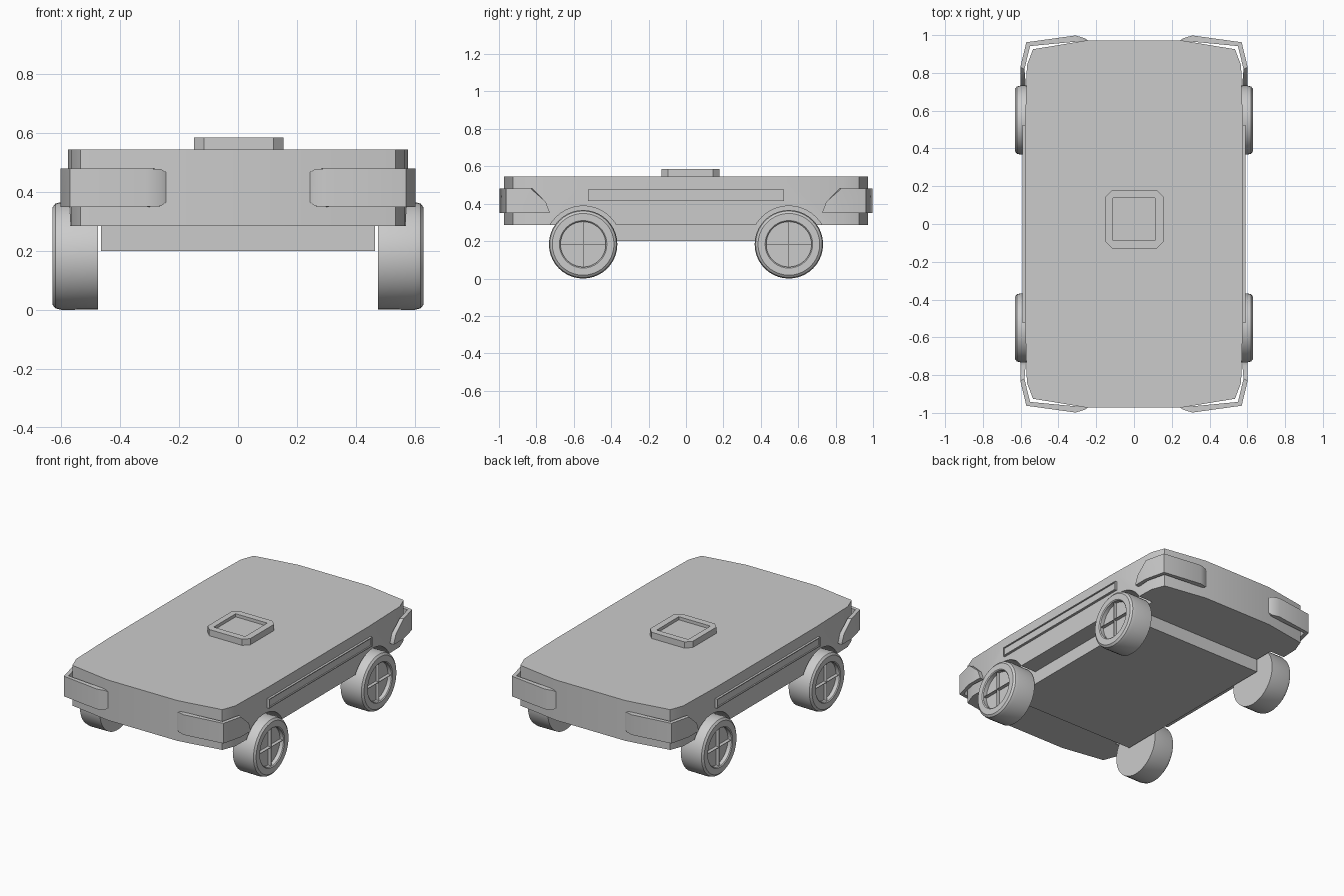
import bpy, bmesh, math
from mathutils import Matrix

if "Cube" in bpy.data.objects:
    bpy.data.objects.remove(bpy.data.objects["Cube"])

grey = bpy.data.materials.new("grey")
grey.diffuse_color = (0.6, 0.6, 0.6, 1)
grey.use_nodes = True
grey.node_tree.nodes["Principled BSDF"].inputs["Base Color"].default_value = grey.diffuse_color


def finish(name, bm, smooth=True):
    bmesh.ops.recalc_face_normals(bm, faces=bm.faces)
    me = bpy.data.meshes.new(name)
    bm.to_mesh(me)
    bm.free()
    me.materials.append(grey)
    ob = bpy.data.objects.new(name, me)
    bpy.context.collection.objects.link(ob)
    if smooth:
        bpy.ops.object.select_all(action='DESELECT')
        ob.select_set(True)
        bpy.context.view_layer.objects.active = ob
        bpy.ops.object.shade_smooth_by_angle(angle=math.radians(30))
    return ob


def prism(outline, z0, z1):
    """Extrude a flat outline upward; returns the bmesh and its top face."""
    bm = bmesh.new()
    f = bm.faces.new([bm.verts.new((x, y, z0)) for x, y in outline])
    ext = bmesh.ops.extrude_face_region(bm, geom=[f])["geom"]
    bmesh.ops.translate(bm, vec=(0, 0, z1 - z0),
                        verts=[g for g in ext if isinstance(g, bmesh.types.BMVert)])
    return bm, next(g for g in ext if isinstance(g, bmesh.types.BMFace))


def box(name, x0, x1, y0, y1, z0, z1):
    bm, _ = prism([(x0, y0), (x1, y0), (x1, y1), (x0, y1)], z0, z1)
    return finish(name, bm, False)


def sink(bm, face, width, depth):
    """Inset a face and push it inward to form a tray."""
    bmesh.ops.recalc_face_normals(bm, faces=bm.faces)
    n = face.normal.copy()
    bmesh.ops.inset_region(bm, faces=[face], thickness=width)
    ext = bmesh.ops.extrude_discrete_faces(bm, faces=[face])["faces"][0]
    bmesh.ops.translate(bm, verts=ext.verts, vec=-n * depth)


# Body slab with clipped, slightly bowed ends
quarter = [(0.577, 0.5), (0.567, 0.84), (0.535, 0.925), (0.25, 0.972)]
half = quarter + [(-x, y) for x, y in reversed(quarter)]
bm, _ = prism(half + [(-x, -y) for x, y in half], 0.285, 0.545)
body = finish("body", bm)

# Wheel arches cut into the body
for sx in (-1, 1):
    for sy in (-1, 1):
        bm = bmesh.new()
        bmesh.ops.create_cone(bm, cap_ends=True, segments=40, radius1=0.205, radius2=0.205,
                              depth=0.3, matrix=Matrix.Translation((sx * 0.615, sy * 0.55, 0.183))
                              @ Matrix.Rotation(math.pi / 2, 4, 'Y'))
        cutter = finish("arch_cutter", bm, False)
        cutter.hide_render = True
        cutter.hide_set(True)
        cut = body.modifiers.new("arch", 'BOOLEAN')
        cut.object = cutter
        cut.solver = 'EXACT'

# Underbody
box("underbody", -0.465, 0.465, -0.6, 0.6, 0.2, 0.3)

# Roof hatch with clipped corners and a sunken panel
x0, x1, y0, y1, c = -0.15, 0.155, -0.13, 0.18, 0.035
bm, top = prism([(x0 + c, y0), (x1 - c, y0), (x1, y0 + c), (x1, y1 - c),
                 (x1 - c, y1), (x0 + c, y1), (x0, y1 - c), (x0, y0 + c)], 0.54, 0.585)
finish("roof_hatch", bm, False)
hatch = bpy.data.objects["roof_hatch"]
bm = bmesh.new()
bmesh.ops.create_cube(bm, size=1, matrix=Matrix.Translation((0, 0.025, 0.59))
                      @ Matrix.Diagonal((0.225, 0.225, 0.05, 1)))
cutter = finish("hatch_cutter", bm, False)
cutter.hide_render = True
cutter.hide_set(True)
cut = hatch.modifiers.new("panel", 'BOOLEAN')
cut.object = cutter

# Wheel half-profile as (offset along axle, radius)
profile = [(0.475, 0), (0.475, 0.182), (0.6, 0.183), (0.62, 0.178), (0.63, 0.165),
           (0.63, 0.127), (0.625, 0.121), (0.6, 0.121), (0.6, 0)]
# Corner guard sections: outer point, inner point, low and high z
guard = [((0.245, 0.973), (0.25, 0.968), 0.365, 0.468),
         ((0.262, 0.984), (0.265, 0.968), 0.352, 0.478),
         ((0.31, 0.998), (0.3, 0.966), 0.35, 0.48),
         ((0.57, 0.962), (0.55, 0.942), 0.35, 0.48),
         ((0.602, 0.83), (0.58, 0.82), 0.35, 0.48),
         ((0.602, 0.75), (0.574, 0.75), 0.35, 0.41),
         ((0.602, 0.73), (0.574, 0.73), 0.35, 0.357)]

for sx, side in ((-1, "left"), (1, "right")):
    # Side rail with sunken face
    bm = bmesh.new()
    bmesh.ops.create_cube(bm, size=1, matrix=Matrix.Translation((sx * 0.577, 0, 0.445))
                          @ Matrix.Diagonal((0.028, 1.05, 0.06, 1)))
    bm.normal_update()
    sink(bm, max(bm.faces, key=lambda f: f.normal.x * sx), 0.008, 0.008)
    finish("side_rail_" + side, bm, False)

    for sy, end in ((-1, "front"), (1, "back")):
        tag = f"{end}_{side}"
        # Wheel
        bm = bmesh.new()
        vs = [bm.verts.new((sx * a, sy * 0.55, 0.183 + r)) for a, r in profile]
        es = [bm.edges.new(p) for p in zip(vs, vs[1:])]
        bmesh.ops.spin(bm, geom=vs + es, cent=(0, sy * 0.55, 0.183), axis=(1, 0, 0),
                       angle=2 * math.pi, steps=40)
        bmesh.ops.remove_doubles(bm, verts=bm.verts, dist=1e-4)
        finish("wheel_" + tag, bm)
        # Thin crossed blades in the hub
        for k, (w, h) in enumerate(((0.24, 0.003), (0.003, 0.24))):
            box(f"hub_blade_{k}_{tag}", sx * 0.61 - 0.012, sx * 0.61 + 0.012,
                sy * 0.55 - w / 2, sy * 0.55 + w / 2, 0.183 - h / 2, 0.183 + h / 2)
        # Corner guard
        bm = bmesh.new()
        rings = [[bm.verts.new((sx * p[0], sy * p[1], z))
                  for p, z in ((o, lo), (o, hi), (i, hi), (i, lo))] for o, i, lo, hi in guard]
        for a, b in zip(rings, rings[1:]):
            for k in range(4):
                bm.faces.new((a[k], a[k - 1], b[k - 1], b[k]))
        bm.faces.new(rings[0])
        bm.faces.new(rings[-1])
        finish("corner_guard_" + tag, bm)
